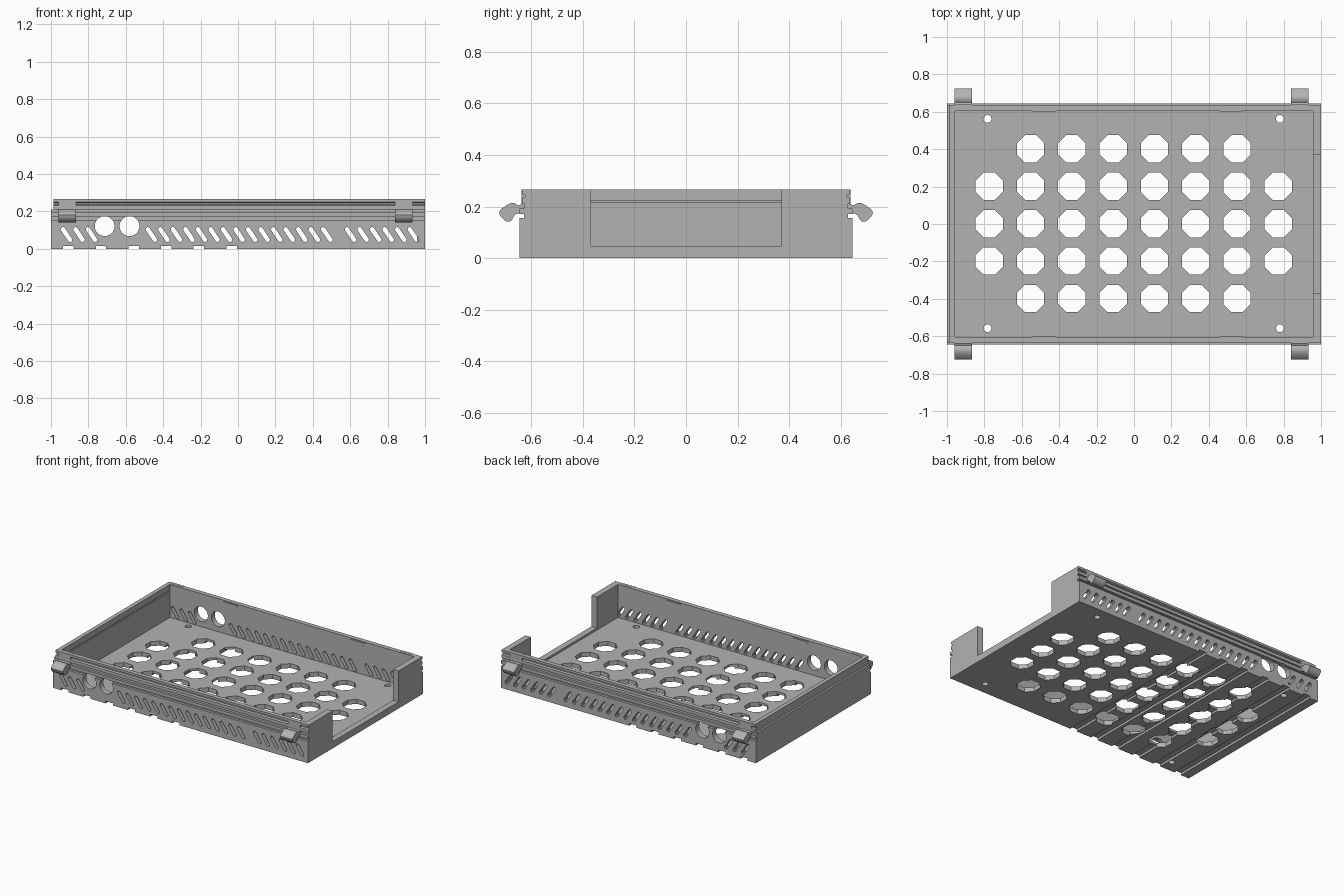
import bpy, bmesh, math

cube = bpy.data.objects.get("Cube")
if cube:
    bpy.data.objects.remove(cube, do_unlink=True)

GREY = (0.45, 0.45, 0.45, 1)
mat = bpy.data.materials.new("matte grey")
mat.use_nodes = True
mat.diffuse_color = GREY
mat.node_tree.nodes["Principled BSDF"].inputs["Base Color"].default_value = GREY


# Extrusion directions: profile (u, v) swept along w
def along_x(u, v, w): return (w, u, v)
def along_y(u, v, w): return (u, w, v)
def along_z(u, v, w): return (u, v, w)


def prism(bm, pts, lo, hi, place):
    low = [bm.verts.new(place(u, v, lo)) for u, v in pts]
    high = [bm.verts.new(place(u, v, hi)) for u, v in pts]
    bm.faces.new(low)
    bm.faces.new(high[::-1])
    n = len(pts)
    for i in range(n):
        j = (i + 1) % n
        bm.faces.new((low[j], low[i], high[i], high[j]))


def rect(u0, u1, v0, v1):
    return [(u0, v0), (u1, v0), (u1, v1), (u0, v1)]


def ngon(cu, cv, r, n):
    return [(cu + r * math.cos(math.tau * (i + 0.5) / n),
             cv + r * math.sin(math.tau * (i + 0.5) / n)) for i in range(n)]


def slanted_slot(cx, cz, half=0.034, r=0.012):
    tilt = math.radians(-56)
    pts = []
    for side in (1, -1):
        for k in range(6):
            a = tilt + math.radians(-90 + 36 * k) + (0 if side > 0 else math.pi)
            pts.append((cx + side * half * math.cos(tilt) + r * math.cos(a),
                        cz + side * half * math.sin(tilt) + r * math.sin(a)))
    return pts


def make(name, prisms):
    bm = bmesh.new()
    for p in prisms:
        prism(bm, *p)
    bmesh.ops.recalc_face_normals(bm, faces=bm.faces)
    me = bpy.data.meshes.new(name)
    bm.to_mesh(me)
    bm.free()
    me.materials.append(mat)
    ob = bpy.data.objects.new(name, me)
    bpy.context.collection.objects.link(ob)
    return ob


def carve(ob, cutter):
    mod = ob.modifiers.new("cut", "BOOLEAN")
    mod.operation = "DIFFERENCE"
    mod.solver = "EXACT"
    mod.object = cutter
    bpy.context.view_layer.objects.active = ob
    bpy.ops.object.modifier_apply(modifier=mod.name)


# Channels under the left half, shared by floor and long walls
grooves = [(rect(x - 0.028, x + 0.028, -0.02, 0.016), -0.8, 0.8, along_y)
           for x in (-0.907 + 0.1745 * i for i in range(6))]

# Floor with octagonal vents and screw holes
floor = make("floor", [(rect(-0.957, 0.957, -0.605, 0.605), 0, 0.032, along_z)])
vents = []
for col in range(8):
    for row in range(5):
        if col in (0, 7) and row in (0, 4):
            continue
        vents.append((ngon(-0.774 + 0.2208 * col, 0.002 + 0.2 * (row - 2), 0.079, 8),
                      -0.1, 0.1, along_z))
for x in (-0.783, 0.78):
    for y in (-0.557, 0.562):
        vents.append((ngon(x, y, 0.021, 16), -0.1, 0.1, along_z))
vent_cutter = make("vent_cutter", vents)
groove_cutter = make("groove_cutter", grooves)
carve(floor, vent_cutter)
carve(floor, groove_cutter)

# Long walls with ribbed outside, slanted slots and cable holes
wall = [(0.605, 0), (0.645, 0), (0.645, 0.155), (0.628, 0.155), (0.628, 0.171),
        (0.645, 0.171), (0.645, 0.193), (0.628, 0.193), (0.628, 0.21),
        (0.637, 0.21), (0.637, 0.232), (0.625, 0.237), (0.625, 0.245),
        (0.637, 0.25), (0.637, 0.266), (0.605, 0.266)]
openings = []
for start, count in ((-0.917, 3), (-0.463, 15), (0.602, 6)):
    for i in range(count):
        openings.append((slanted_slot(start + 0.067 * i, 0.076), -0.8, 0.8, along_y))
for x in (-0.713, -0.58):
    openings.append((ngon(x, 0.121, 0.053, 32), -0.8, 0.8, along_y))
openings.append((rect(-1.1, -0.986, 0.211, 0.4), -0.8, 0.8, along_y))
slot_cutter = make("slot_cutter", openings)

# Spring clip with a rounded hook
clip = [(0.618, 0.175), (0.655, 0.173), (0.667, 0.165), (0.674, 0.15), (0.684, 0.141),
        (0.697, 0.142), (0.712, 0.154), (0.723, 0.168), (0.725, 0.18), (0.718, 0.19),
        (0.7, 0.203), (0.682, 0.213), (0.664, 0.213), (0.65, 0.204), (0.638, 0.21),
        (0.638, 0.267), (0.618, 0.267)]

for side, s in (("front", -1), ("back", 1)):
    def flip(pts):
        return [(s * u, v) for u, v in pts]
    ob = make(side + "_wall", [(flip(wall), -1, 1, along_x)])
    carve(ob, slot_cutter)
    carve(ob, groove_cutter)
    for end, x in (("right", -0.913), ("left", 0.886)):
        hook = make(f"{side}_{end}_clip", [(flip(clip), x - 0.047, x + 0.047, along_x)])
        hook.select_set(True)
        bpy.context.view_layer.objects.active = hook
        bpy.ops.object.shade_smooth_by_angle(angle=math.radians(38))
        hook.select_set(False)
    # Thin lid catches inside the rim
    for x in (-0.48, 0.52):
        make(side + "_catch", [([(x - 0.06, 0.258), (x - 0.04, 0.238), (x + 0.04, 0.238),
                                 (x + 0.06, 0.258)], s * 0.6, s * 0.606, along_y)])

# Closed end wall with an outer step and an inner lid groove
end_wall = [(-1, 0), (-1, 0.21), (-0.986, 0.21), (-0.986, 0.266), (-0.957, 0.266),
            (-0.957, 0.224), (-0.966, 0.224), (-0.966, 0.215), (-0.957, 0.215), (-0.957, 0)]
make("closed_end_wall", [(end_wall, -0.605, 0.605, along_y)])

# Open end: two posts and a low sill
open_end = [(-0.605, 0), (0.605, 0), (0.605, 0.266), (0.37, 0.266), (0.37, 0.047),
            (-0.37, 0.047), (-0.37, 0.266), (-0.605, 0.266)]
make("open_end_wall", [(open_end, 0.957, 1, along_x)])

for cutter in (vent_cutter, groove_cutter, slot_cutter):
    bpy.data.objects.remove(cutter, do_unlink=True)
